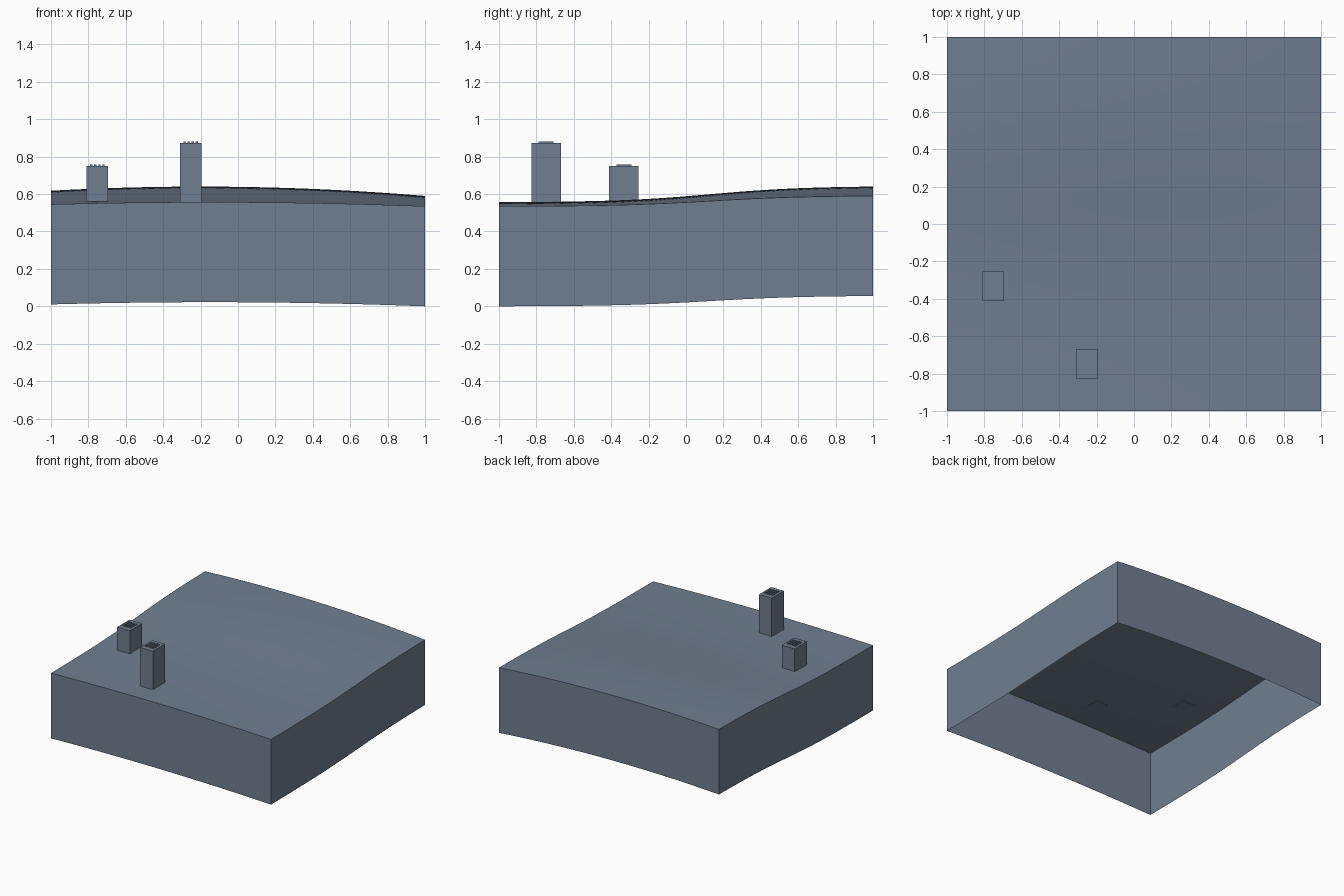
import bpy, bmesh, math

cube = bpy.data.objects.get("Cube")
if cube:
    bpy.data.objects.remove(cube, do_unlink=True)

slate = bpy.data.materials.new("slate_blue")
slate.use_nodes = True
COLOUR = (0.165, 0.21, 0.28, 1)
slate.diffuse_color = COLOUR
slate.node_tree.nodes["Principled BSDF"].inputs["Base Color"].default_value = COLOUR

SKIRT = 0.535


def ground(x, y):
    """Gentle slope rising from a low front ridge to a higher back ridge."""
    front = 0.557 - 0.022 * ((x + 0.15) / 1.15) ** 2
    back = 0.64 - 0.05 * ((x + 0.2) / 1.2) ** 2
    step = lambda v: 1 / (1 + math.exp(-4 * (v - 0.13)))
    rise = (step(y) - step(-1)) / (step(1) - step(-1))
    return front + (back - front) * rise


def finish(name, bm):
    mesh = bpy.data.meshes.new(name)
    bm.to_mesh(mesh)
    bm.free()
    mesh.materials.append(slate)
    obj = bpy.data.objects.new(name, mesh)
    bpy.context.collection.objects.link(obj)
    return obj


def add_box(bm, x0, x1, y0, y1, z0, z1):
    verts = bmesh.ops.create_cube(bm, size=1)["verts"]
    for v in verts:
        v.co = (x1 if v.co.x > 0 else x0,
                y1 if v.co.y > 0 else y0,
                z1 if v.co.z > 0 else z0)
    return verts


# Terrain sheet with a skirt of side walls, open underneath
bm = bmesh.new()
bmesh.ops.create_grid(bm, x_segments=40, y_segments=40, size=1)
for v in bm.verts:
    v.co.z = ground(v.co.x, v.co.y)
rim = [e for e in bm.edges if e.is_boundary]
skirt = bmesh.ops.extrude_edge_only(bm, edges=rim)["geom"]
for v in skirt:
    if isinstance(v, bmesh.types.BMVert):
        v.co.z -= SKIRT
bmesh.ops.recalc_face_normals(bm, faces=bm.faces)
top = max(bm.faces, key=lambda f: abs(f.normal.z))
if top.normal.z < 0:
    bmesh.ops.reverse_faces(bm, faces=bm.faces)
terrain = finish("terrain", bm)
bpy.context.view_layer.objects.active = terrain
terrain.select_set(True)
bpy.ops.object.shade_smooth_by_angle(angle=math.radians(30))
terrain.select_set(False)


def tower(name, cx, cy, base, roof):
    """Plain block with a row of four low vents on its roof."""
    bm = bmesh.new()
    add_box(bm, cx - 0.058, cx + 0.058, cy - 0.079, cy + 0.079, base, roof)
    finish(name, bm)
    bm = bmesh.new()
    for i in range(4):
        x = cx + (i - 1.5) * 0.022
        add_box(bm, x - 0.006, x + 0.006, cy - 0.04, cy + 0.04, roof, roof + 0.007)
    finish(name + "_roof_vents", bm)


tower("tall_tower", -0.253, -0.748, 0.557, 0.874)
tower("short_tower", -0.752, -0.332, 0.56, 0.75)
